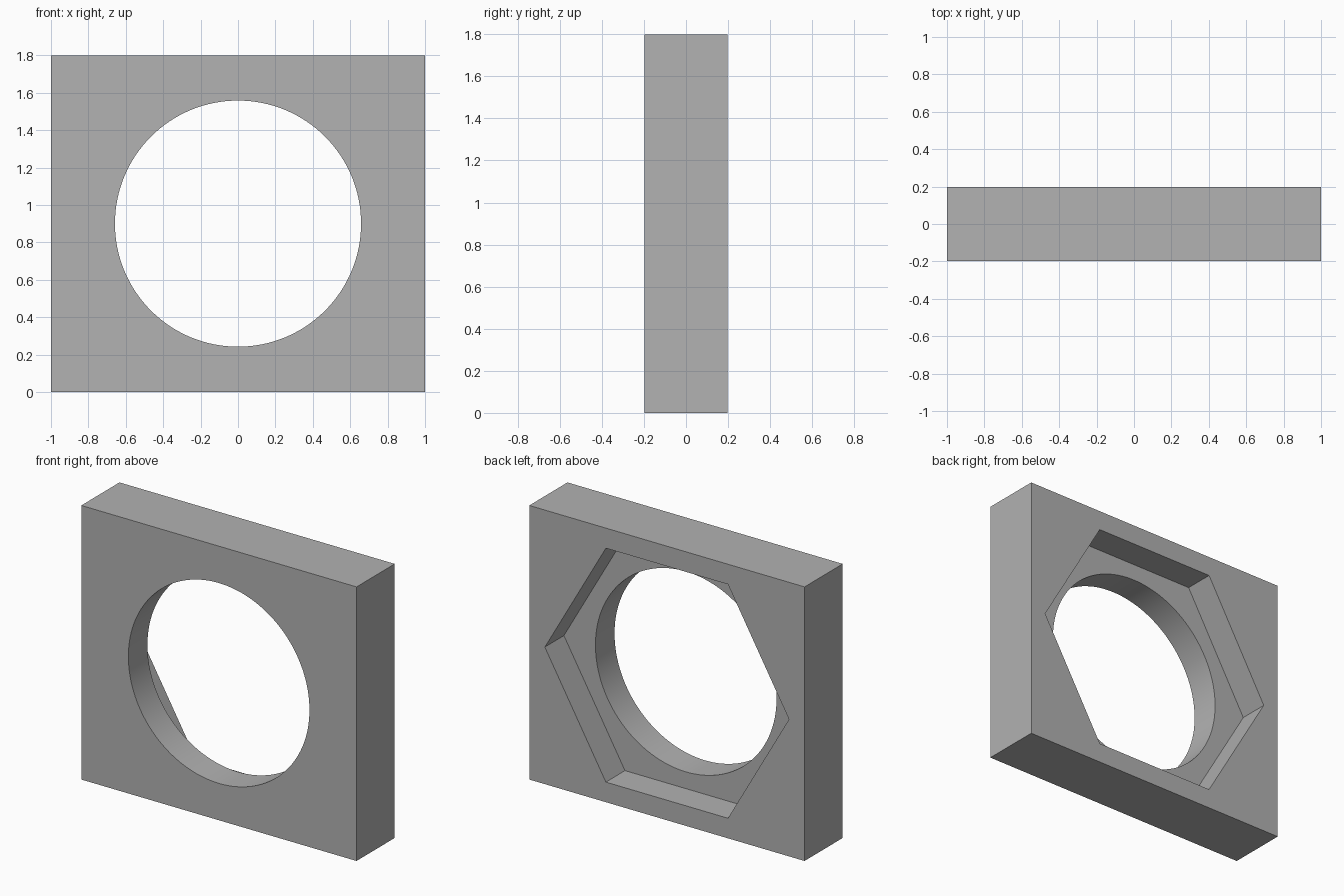
import bpy
import bmesh
from math import radians
from mathutils import Matrix

WIDTH, DEPTH, HEIGHT = 2.0, 0.396, 1.8
HOLE_RADIUS = 0.658
HEX_RADIUS = 0.887

cube = bpy.data.objects.get("Cube")
if cube:
    bpy.data.objects.remove(cube, do_unlink=True)

grey = bpy.data.materials.new("plain grey")
grey.use_nodes = True
colour = (0.445, 0.445, 0.445, 1.0)
grey.diffuse_color = colour
for node in grey.node_tree.nodes:
    if node.type == 'BSDF_PRINCIPLED':
        node.inputs["Base Color"].default_value = colour


def add_object(name, bm):
    mesh = bpy.data.meshes.new(name)
    bm.to_mesh(mesh)
    bm.free()
    mesh.materials.append(grey)
    obj = bpy.data.objects.new(name, mesh)
    bpy.context.collection.objects.link(obj)
    return obj


def prism_cutter(name, sides, radius, y_start, y_end):
    """Prism along y, with a corner pointing along x."""
    bm = bmesh.new()
    place = (Matrix.Translation((0, (y_start + y_end) / 2, HEIGHT / 2))
             @ Matrix.Rotation(radians(90), 4, 'X')
             @ Matrix.Rotation(radians(90), 4, 'Z'))
    bmesh.ops.create_cone(bm, cap_ends=True, segments=sides, radius1=radius,
                          radius2=radius, depth=y_end - y_start, matrix=place)
    obj = add_object(name, bm)
    obj.hide_render = True
    return obj


# Rectangular plate
bm = bmesh.new()
bmesh.ops.create_cube(bm, size=1, matrix=Matrix.Translation((0, 0, HEIGHT / 2))
                      @ Matrix.Diagonal((WIDTH, DEPTH, HEIGHT, 1)))
plate = add_object("plate", bm)

# Round through hole, and hexagonal pocket sunk halfway from the back
cutters = [prism_cutter("hole_cutter", 128, HOLE_RADIUS, -1, 1),
           prism_cutter("hex_pocket_cutter", 6, HEX_RADIUS, 0, 1)]

bpy.ops.object.select_all(action='DESELECT')
bpy.context.view_layer.objects.active = plate
plate.select_set(True)
for cutter in cutters:
    cut = plate.modifiers.new(cutter.name, 'BOOLEAN')
    cut.operation = 'DIFFERENCE'
    cut.solver = 'EXACT'
    cut.object = cutter
    bpy.ops.object.modifier_apply(modifier=cut.name)
    bpy.data.objects.remove(cutter, do_unlink=True)

# Smooth hole wall, crisp edges elsewhere
bpy.ops.object.shade_smooth_by_angle(angle=radians(30))
